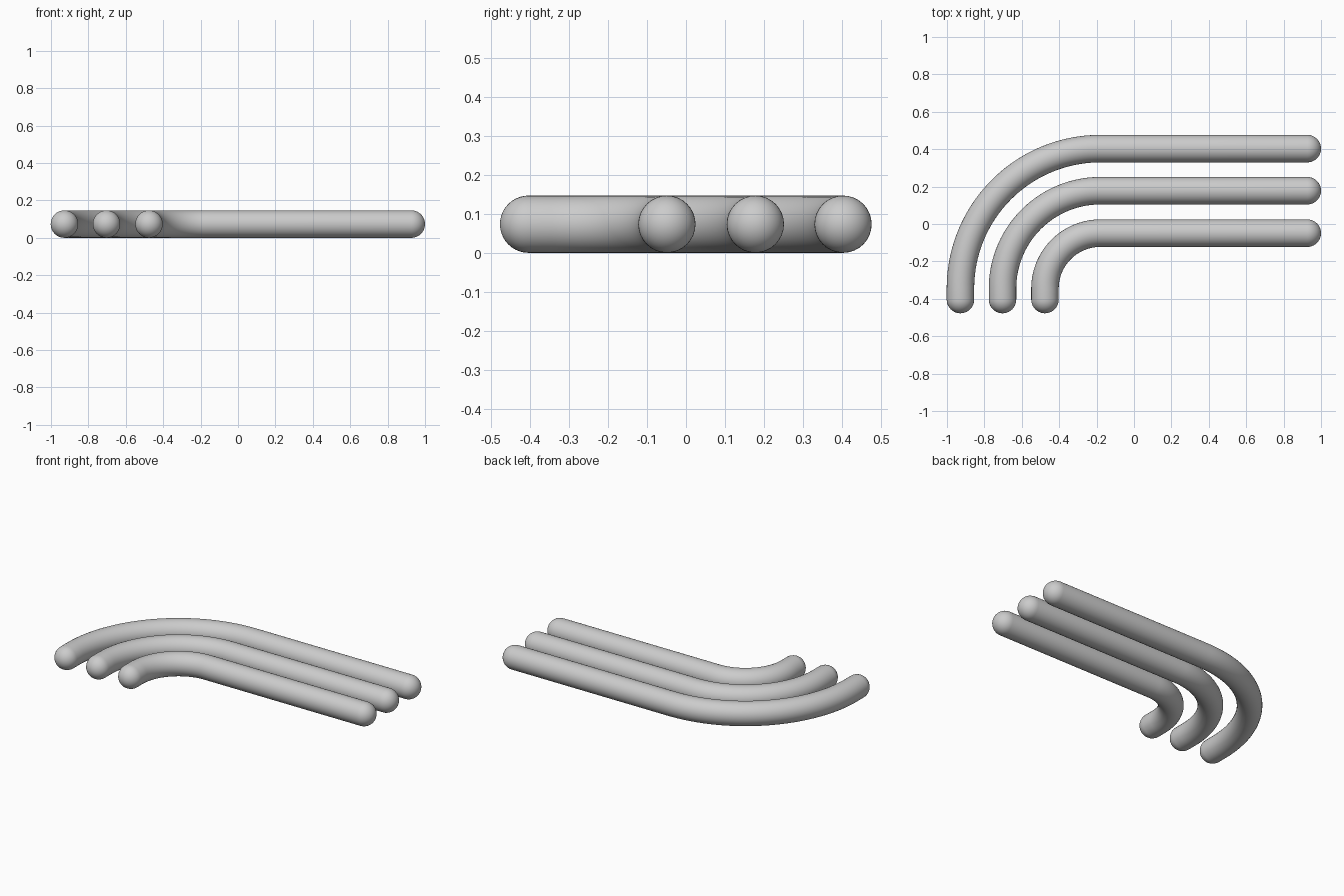
import bpy, bmesh
from math import sin, cos, pi
from mathutils import Vector

if "Cube" in bpy.data.objects:
    bpy.data.objects.remove(bpy.data.objects["Cube"])

TUBE = 0.0735                    # tube radius
SIDES = 32
CENTRE = Vector((-0.18, -0.345, TUBE))   # shared centre of the bends
END_X, END_Y = 1 - TUBE, -0.404  # where the round caps begin
UP = Vector((0, 0, 1))

grey = bpy.data.materials.new("plain grey")
grey.use_nodes = True
colour = (0.6, 0.6, 0.6, 1)
grey.diffuse_color = colour
grey.node_tree.nodes["Principled BSDF"].inputs["Base Color"].default_value = colour


def bent_tube(name, bend):
    """Round-ended tube: short leg, quarter bend, long straight run."""
    # Stations along the tube: position, direction, radius
    start = Vector((CENTRE.x - bend, END_Y, TUBE))
    finish = Vector((END_X, CENTRE.y + bend, TUBE))
    north, east = Vector((0, 1, 0)), Vector((1, 0, 0))
    cap = [i / 10 * pi / 2 for i in range(1, 11)]
    stations = [(start - north * TUBE * cos(a), north, TUBE * sin(a)) for a in cap]
    for i in range(41):
        a = i / 40 * pi / 2
        pos = CENTRE + Vector((-cos(a), sin(a), 0)) * bend
        stations.append((pos, Vector((sin(a), cos(a), 0)), TUBE))
    stations += [(finish + east * TUBE * cos(a), east, TUBE * sin(a)) for a in reversed(cap)]

    # Rings joined by quads
    bm = bmesh.new()
    rings = []
    for pos, direction, radius in stations:
        side = direction.cross(UP)
        rings.append([bm.verts.new(pos + (side * cos(t) + UP * sin(t)) * radius)
                      for t in (2 * pi * k / SIDES for k in range(SIDES))])
    for a, b in zip(rings, rings[1:]):
        for k in range(SIDES):
            n = (k + 1) % SIDES
            bm.faces.new((a[k], a[n], b[n], b[k]))

    # Tips of the round caps
    for ring, tip in ((rings[0], start - north * TUBE), (rings[-1], finish + east * TUBE)):
        pole = bm.verts.new(tip)
        for k in range(SIDES):
            bm.faces.new((ring[k], ring[(k + 1) % SIDES], pole))
    bmesh.ops.recalc_face_normals(bm, faces=bm.faces)
    for face in bm.faces:
        face.smooth = True

    mesh = bpy.data.meshes.new(name)
    bm.to_mesh(mesh)
    bm.free()
    mesh.materials.append(grey)
    bpy.context.collection.objects.link(bpy.data.objects.new(name, mesh))


# Three concentric tubes
bent_tube("outer_tube", 0.748)
bent_tube("middle_tube", 0.523)
bent_tube("inner_tube", 0.296)
